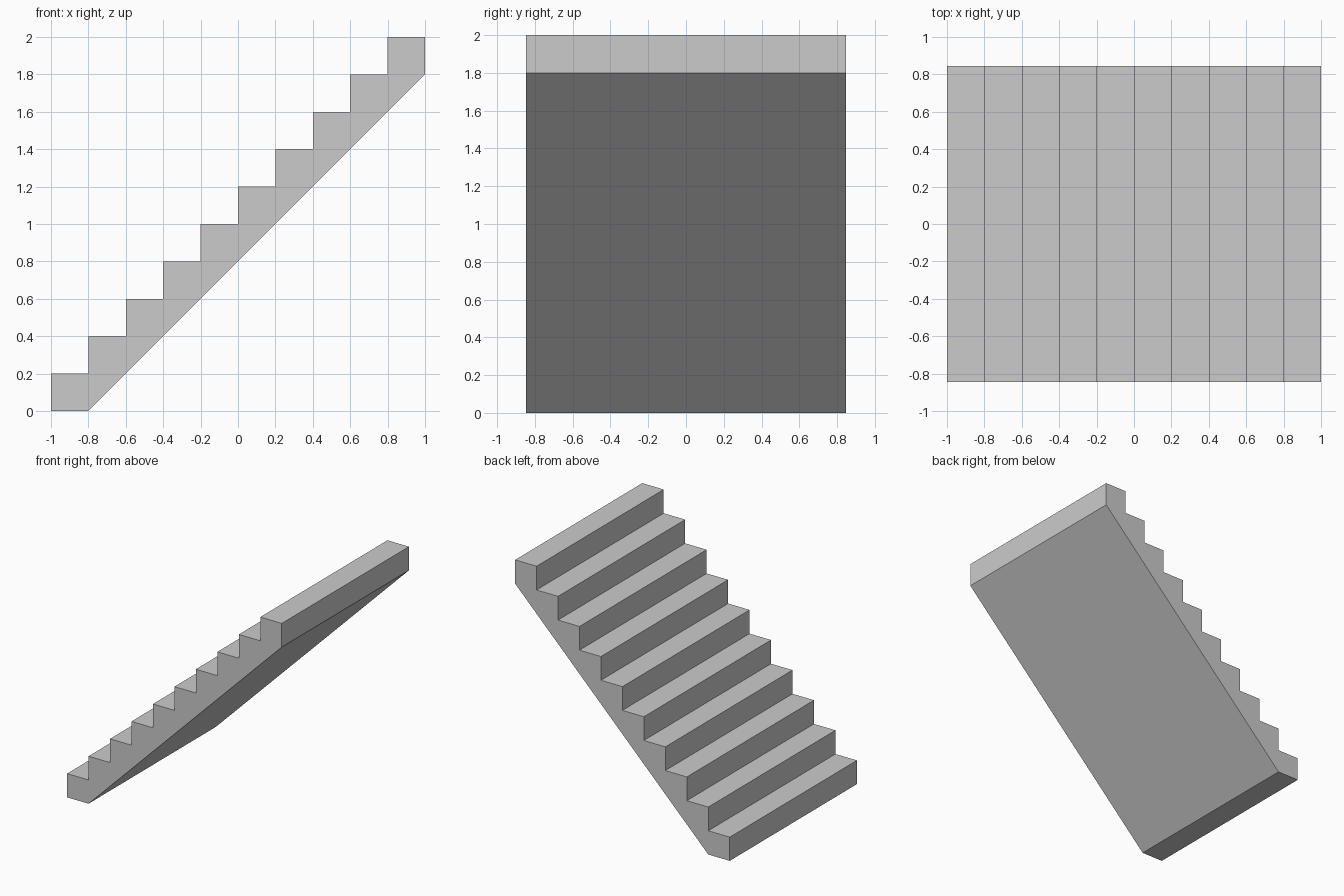
import bpy, bmesh

if "Cube" in bpy.data.objects:
    bpy.data.objects.remove(bpy.data.objects["Cube"])

STEPS = 10
RUN = RISE = 0.2
HALF_WIDTH = 0.846

# Side profile: sloped underside, then the treads and risers
profile = [(1.0, 1.8), (-0.8, 0.0), (-1.0, 0.0)]
for i in range(STEPS):
    x, z = -1.0 + i * RUN, (i + 1) * RISE
    profile += [(x, z), (x + RUN, z)]

# Extrude the profile across the width of the flight
bm = bmesh.new()
face = bm.faces.new([bm.verts.new((x, -HALF_WIDTH, z)) for x, z in profile])
side = bmesh.ops.extrude_face_region(bm, geom=[face], use_keep_orig=True)
verts = [g for g in side["geom"] if isinstance(g, bmesh.types.BMVert)]
bmesh.ops.translate(bm, vec=(0, 2 * HALF_WIDTH, 0), verts=verts)
bmesh.ops.recalc_face_normals(bm, faces=bm.faces)

mesh = bpy.data.meshes.new("stair_flight")
bm.to_mesh(mesh)
bm.free()
bpy.context.collection.objects.link(bpy.data.objects.new("stair_flight", mesh))
